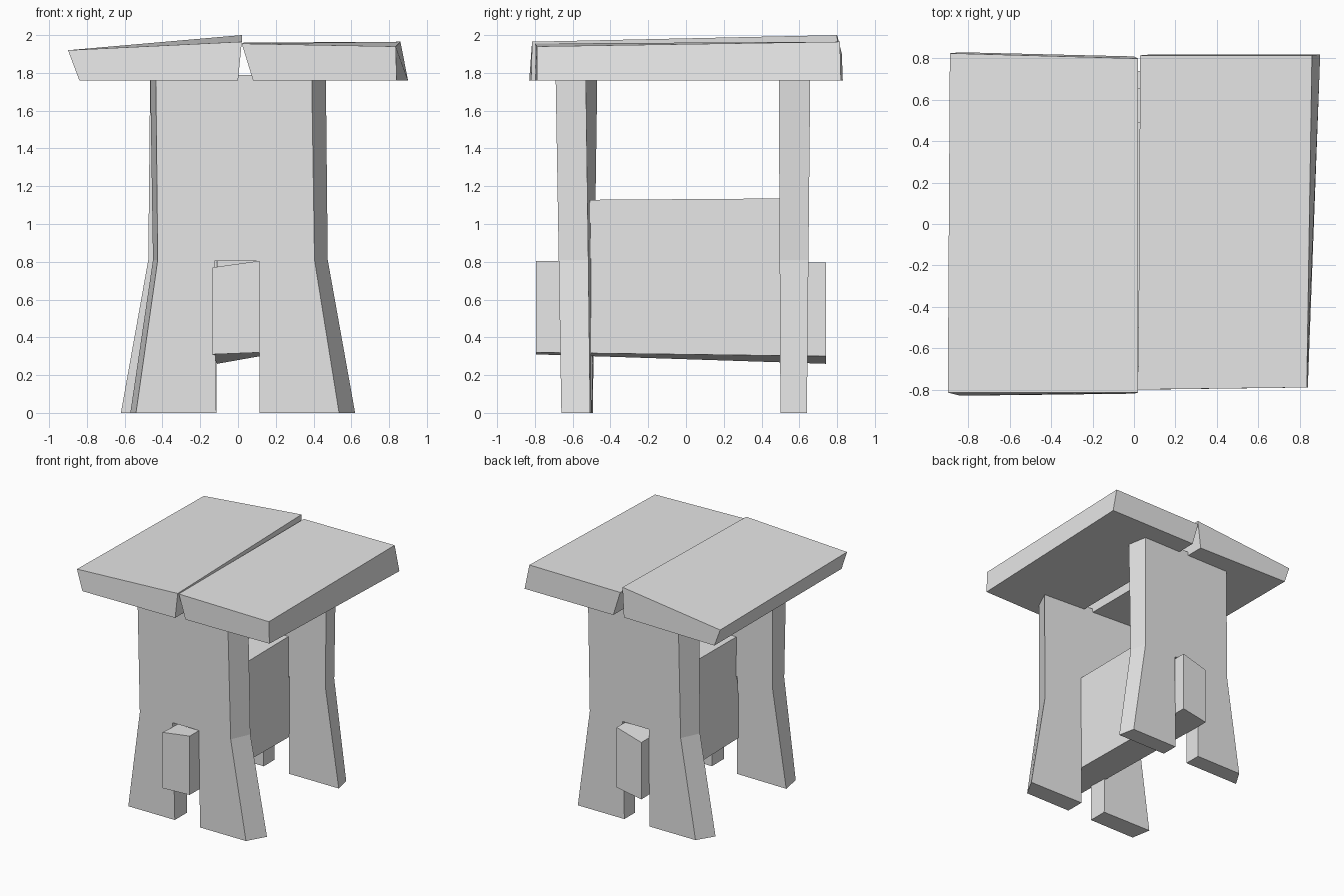
import bpy
import bmesh

cube = bpy.data.objects.get("Cube")
if cube:
    bpy.data.objects.remove(cube, do_unlink=True)

grey = bpy.data.materials.new("plain grey")
grey.use_nodes = True
grey.diffuse_color = (0.8, 0.8, 0.8, 1)
grey.node_tree.nodes["Principled BSDF"].inputs["Base Color"].default_value = (0.8, 0.8, 0.8, 1)


def loft(name, ring_a, ring_b):
    """Solid between two matching outlines."""
    bm = bmesh.new()
    a = [bm.verts.new(p) for p in ring_a]
    b = [bm.verts.new(p) for p in ring_b]
    bm.faces.new(a)
    bm.faces.new(b[::-1])
    for i in range(len(a)):
        j = (i + 1) % len(a)
        bm.faces.new((a[j], a[i], b[i], b[j]))
    bmesh.ops.recalc_face_normals(bm, faces=bm.faces)
    mesh = bpy.data.meshes.new(name)
    bm.to_mesh(mesh)
    bm.free()
    mesh.materials.append(grey)
    obj = bpy.data.objects.new(name, mesh)
    bpy.context.collection.objects.link(obj)
    return obj


# Seat planks: front outline, then back outline
BASE = 1.76
loft("right_seat_plank",
     [(-0.84, -0.83, BASE), (0.0, -0.82, BASE), (0.02, -0.815, 1.965), (-0.9, -0.815, 1.92)],
     [(-0.84, 0.83, BASE), (0.0, 0.81, BASE), (0.02, 0.80, 2.0), (-0.89, 0.825, 1.90)])
loft("left_seat_plank",
     [(0.08, -0.80, BASE), (0.84, -0.79, BASE), (0.835, -0.79, 1.94), (0.02, -0.80, 1.955)],
     [(0.09, 0.82, BASE), (0.90, 0.82, BASE), (0.86, 0.815, 1.965), (0.03, 0.815, 1.96)])


# Leg panels: splayed below the waist, with a slot for the stretcher
TOP, WAIST, SLOT = 1.79, 0.81, 0.805


def panel_outline(left, right, depth, turn):
    """left/right: x at foot, waist, top; depth(x, z): distance from the middle."""
    xz = [(left[0], 0), (-0.115, 0), (-0.125, SLOT), (0.115, SLOT), (0.115, 0),
          (right[0], 0), (right[1], WAIST), (right[2], TOP),
          (left[2], TOP), (left[1], WAIST)]
    return [(x * turn, -depth(x, z) * turn, z) for x, z in xz]


def leg_panel(name, turn, outer, inner):
    loft(name,
         panel_outline((-0.54, -0.425, -0.435), (0.535, 0.405, 0.39), outer, turn),
         panel_outline((-0.57, -0.45, -0.465), (0.62, 0.475, 0.465), inner, turn))


leg_panel("front_leg_panel", 1,
          lambda x, z: 0.66 + 0.017 * z,
          lambda x, z: 0.50 + 0.03 * x * (0.4 + z))
leg_panel("back_leg_panel", -1,
          lambda x, z: 0.64 + 0.01 * z,
          lambda x, z: 0.50 - 0.005 * z)


# Stretcher: tall middle board with a tenon through each panel
def stretcher_outline(x_front, x_back, front_top, back_top, front_low, back_low):
    yz = [(-0.795, front_low), (-0.795, front_top), (-0.51, front_top), (-0.51, 1.128),
          (0.495, 1.135), (0.495, back_top), (0.74, back_top), (0.74, back_low)]
    return [(x_front if y < -0.6 else x_back, y, z) for y, z in yz]


loft("stretcher",
     stretcher_outline(-0.135, -0.11, 0.77, 0.73, 0.31, 0.26),
     stretcher_outline(0.115, 0.115, 0.805, 0.795, 0.32, 0.30))
